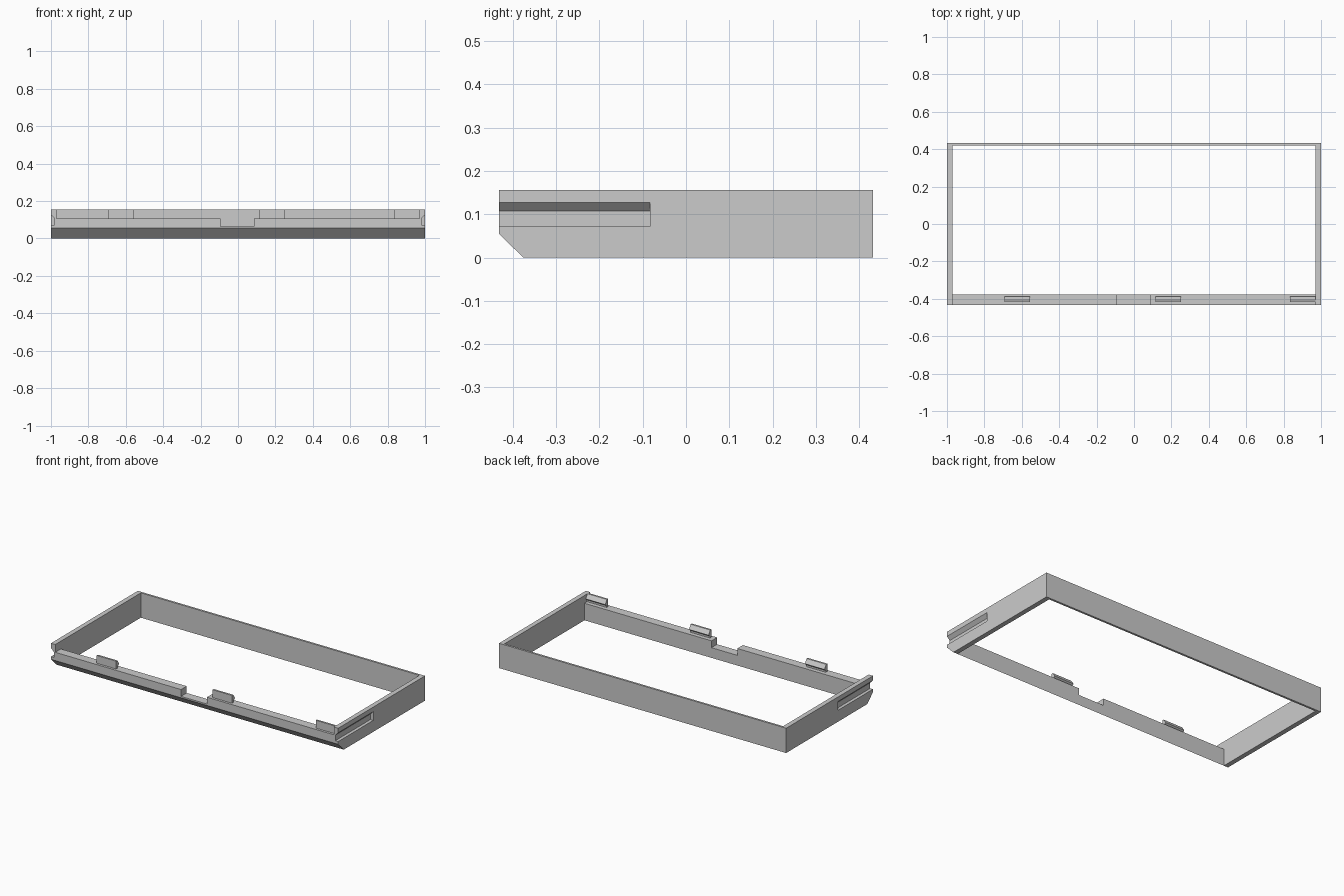
import bpy
import bmesh

cube = bpy.data.objects.get("Cube")
if cube:
    bpy.data.objects.remove(cube, do_unlink=True)

grey = bpy.data.materials.new("light grey")
grey.use_nodes = True
color = (0.6, 0.6, 0.6, 1)
grey.diffuse_color = color
grey.node_tree.nodes["Principled BSDF"].inputs["Base Color"].default_value = color

FRONT, BACK, TOP, INNER = -0.432, 0.432, 0.156, 0.97
RAIL_BACK, RAIL_TOP, CHAMFER = -0.376, 0.107, 0.055


def prism(name, profile, start, end, axis="x"):
    """Extrude a (y, z) profile along x, or an (x, z) profile along y."""
    def place(p, t):
        return (t, p[0], p[1]) if axis == "x" else (p[0], t, p[1])
    bm = bmesh.new()
    a = [bm.verts.new(place(p, start)) for p in profile]
    b = [bm.verts.new(place(p, end)) for p in profile]
    bm.faces.new(a)
    bm.faces.new(b[::-1])
    n = len(profile)
    for i in range(n):
        j = (i + 1) % n
        bm.faces.new((a[i], b[i], b[j], a[j]))
    bmesh.ops.recalc_face_normals(bm, faces=bm.faces)
    mesh = bpy.data.meshes.new(name)
    bm.to_mesh(mesh)
    bm.free()
    mesh.materials.append(grey)
    obj = bpy.data.objects.new(name, mesh)
    bpy.context.collection.objects.link(obj)
    return obj


def rect(u0, u1, z0, z1):
    return [(u0, z0), (u1, z0), (u1, z1), (u0, z1)]


def cut(obj, cutter):
    """Subtract the cutter, bake the result and discard the cutter."""
    cutter.hide_render = True
    mod = obj.modifiers.new("cut", "BOOLEAN")
    mod.operation = "DIFFERENCE"
    mod.solver = "EXACT"
    mod.object = cutter
    graph = bpy.context.evaluated_depsgraph_get()
    mesh = bpy.data.meshes.new_from_object(obj.evaluated_get(graph))
    obj.modifiers.clear()
    obj.data = mesh
    bpy.data.objects.remove(cutter, do_unlink=True)


# Side walls with a chamfered front foot and an outer groove
side_profile = [(FRONT, CHAMFER), (RAIL_BACK, 0), (BACK, 0), (BACK, TOP), (FRONT, TOP)]
groove = [(0.98, 0.072), (1.02, 0.072), (1.02, 0.147), (0.98, 0.107)]
for name, s in (("left", 1), ("right", -1)):
    wall = prism(name + "_wall", side_profile, s * INNER, s)
    cut(wall, prism("groove_cutter", [(s * x, z) for x, z in groove],
                    FRONT - 0.1, -0.083, axis="y"))

# Thin back wall
prism("back_wall", rect(0.419, BACK, 0, TOP), -INNER, INNER)

# Low front rail with a central notch
rail_profile = [(FRONT, CHAMFER), (RAIL_BACK, 0), (RAIL_BACK, RAIL_TOP), (FRONT, RAIL_TOP)]
rail = prism("front_rail", rail_profile, -INNER, INNER)
cut(rail, prism("notch_cutter", rect(-0.5, -0.3, 0.064, 0.2), -0.094, 0.086))

# Snap tabs: flat at the front, wedge shaped at the back
tab_profile = [(-0.417, RAIL_TOP), (-0.402, RAIL_TOP), (-0.402, 0.118),
               (-0.388, 0.130), (-0.405, TOP), (-0.417, TOP)]
for i, x in enumerate((-0.692, 0.115, 0.834)):
    prism(f"snap_tab_{i + 1}", tab_profile, x, x + 0.136)
